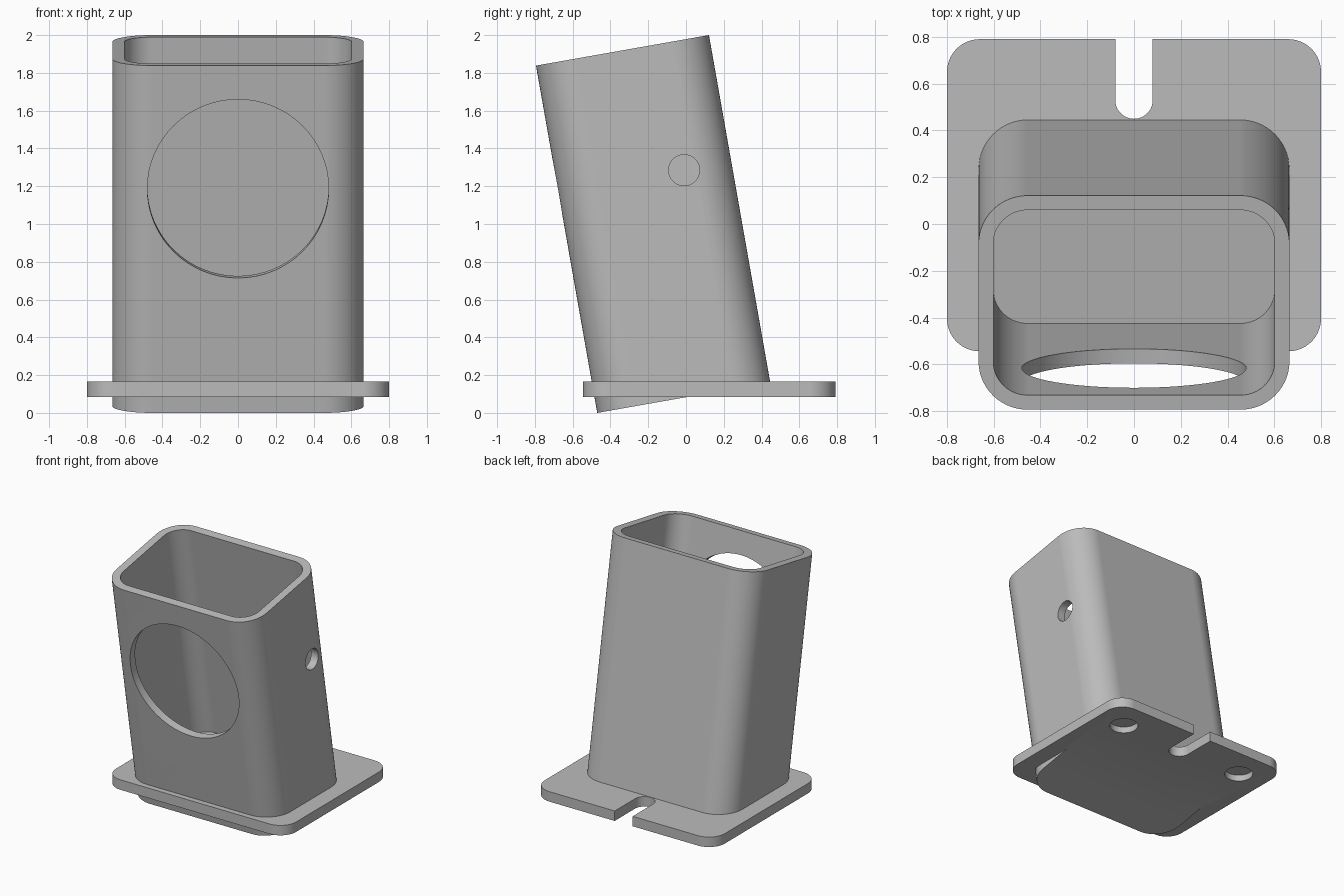
import bpy, bmesh, math
from mathutils import Matrix, Vector

if "Cube" in bpy.data.objects:
    bpy.data.objects.remove(bpy.data.objects["Cube"], do_unlink=True)

TILT = math.radians(10)
WIDTH, DEPTH, LENGTH = 1.33, 0.93, 1.867
WALL, FLOOR = 0.063, 0.1
# Tube frame: origin at the lower front edge, leaning forward
LEAN = Matrix.Translation((0, -0.47, 0)) @ Matrix.Rotation(TILT, 4, "X")

grey = bpy.data.materials.new("plain_grey")
grey.use_nodes = True
colour = (0.5, 0.5, 0.5, 1)
grey.diffuse_color = colour
grey.node_tree.nodes["Principled BSDF"].inputs["Base Color"].default_value = colour


def prism(name, size, centre, radius, z0, z1, matrix=Matrix(), steps=14):
    """Extruded rectangle with rounded corners; a full radius gives a cylinder."""
    hx, hy = size[0] / 2 - radius, size[1] / 2 - radius
    bm = bmesh.new()
    ring = []
    for q, (sx, sy) in enumerate([(1, 1), (-1, 1), (-1, -1), (1, -1)]):
        for i in range(steps + 1):
            a = (q + i / steps) * math.pi / 2
            ring.append(bm.verts.new((centre[0] + sx * hx + radius * math.cos(a),
                                      centre[1] + sy * hy + radius * math.sin(a), z0)))
    bmesh.ops.remove_doubles(bm, verts=ring, dist=1e-5)
    face = bm.faces.new([v for v in ring if v.is_valid])
    top = bmesh.ops.extrude_face_region(bm, geom=[face])["geom"]
    bmesh.ops.translate(bm, vec=Vector((0, 0, z1 - z0)),
                        verts=[g for g in top if isinstance(g, bmesh.types.BMVert)])
    bmesh.ops.recalc_face_normals(bm, faces=bm.faces)
    bm.transform(matrix)
    mesh = bpy.data.meshes.new(name)
    bm.to_mesh(mesh)
    bm.free()
    mesh.materials.append(grey)
    obj = bpy.data.objects.new(name, mesh)
    bpy.context.collection.objects.link(obj)
    return obj


def disc(name, radius, z0, z1, matrix):
    return prism(name, (2 * radius, 2 * radius), (0, 0), radius, z0, z1, matrix, 16)


def combine(target, tool, operation="DIFFERENCE"):
    """Apply a boolean and discard the tool."""
    tool.hide_render = True
    mod = target.modifiers.new("combine", "BOOLEAN")
    mod.operation, mod.object, mod.solver = operation, tool, "EXACT"
    bpy.context.view_layer.objects.active = target
    bpy.ops.object.modifier_apply(modifier=mod.name)
    bpy.data.objects.remove(tool, do_unlink=True)


# Base plate with an open slot at the back and blind pockets underneath
plate = prism("base_plate", (1.6, 1.335), (0, 0.123), 0.14, 0.085, 0.165)
combine(plate, prism("slot", (0.16, 0.75), (0, 0.825), 0.08, 0, 0.3))
for x in (-0.56, 0.56):
    for y in (-0.31, 0.55):
        combine(plate, disc("pocket", 0.105, 0, 0.135, Matrix.Translation((x, y, 0))))

# Leaning tube joined to the plate, then hollowed out
tube = prism("tube_holder", (WIDTH, DEPTH), (0, DEPTH / 2), 0.21, 0, LENGTH, LEAN)
combine(tube, plate, "UNION")
combine(tube, prism("cavity", (WIDTH - 2 * WALL, DEPTH - 2 * WALL), (0, DEPTH / 2),
                    0.21 - WALL, FLOOR, LENGTH + 0.2, LEAN))

# Large round window through the front wall
window = LEAN @ Matrix.Translation((0, 0, 1.205)) @ Matrix.Rotation(math.pi / 2, 4, "X")
combine(tube, disc("window", 0.48, -0.2, 0.2, window))

# Small cable hole through one side wall
side = Matrix.Translation((0.63, -0.01, 1.285)) @ Matrix.Rotation(math.pi / 2, 4, "Y")
combine(tube, disc("side_hole", 0.082, -0.2, 0.2, side))

# Smooth rounded corners, crisp edges
bpy.ops.object.select_all(action="DESELECT")
tube.select_set(True)
bpy.context.view_layer.objects.active = tube
bpy.ops.object.shade_smooth_by_angle(angle=math.radians(30))
normals = tube.modifiers.new("even_shading", "WEIGHTED_NORMAL")
normals.keep_sharp = True
